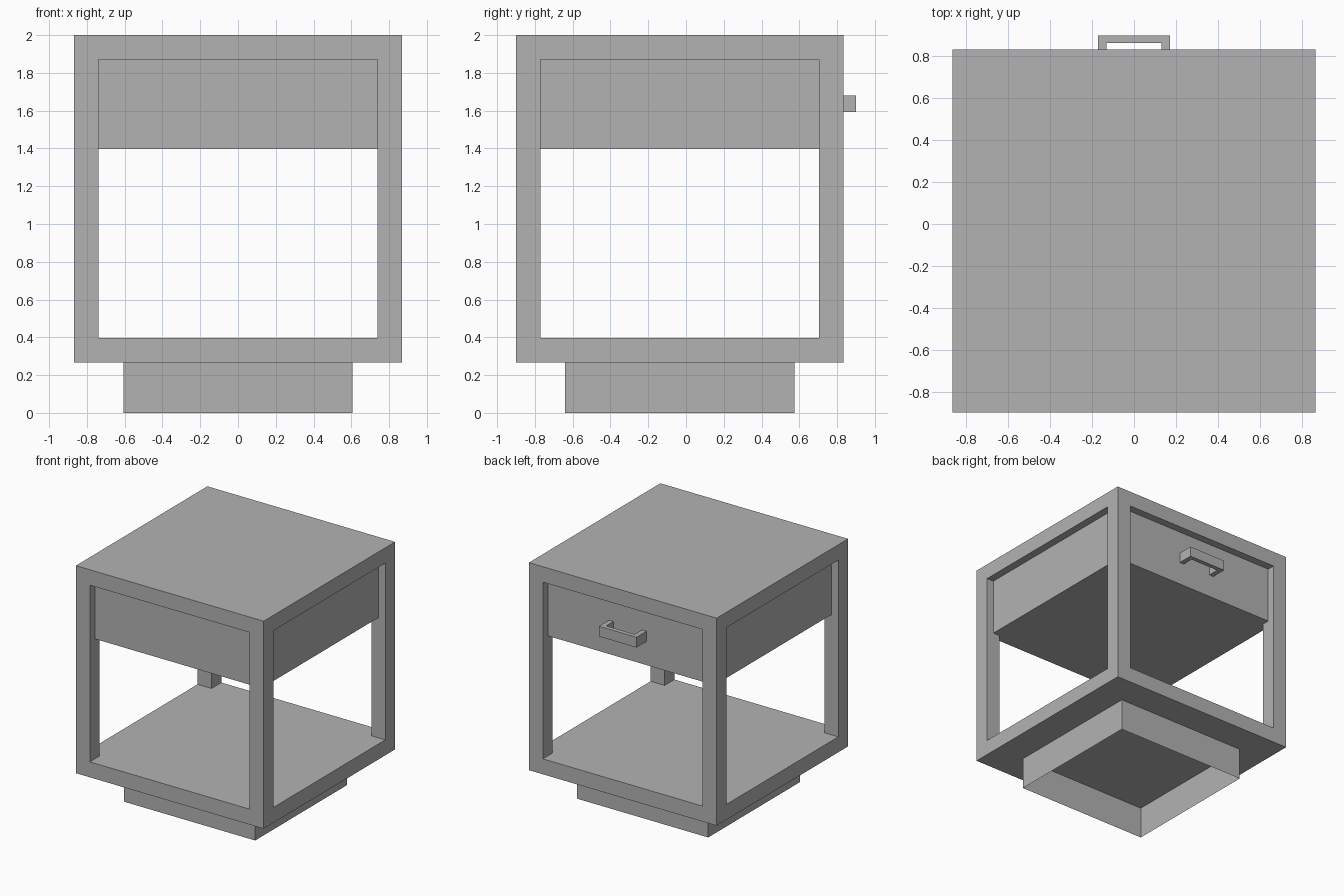
import bpy
import bmesh

if "Cube" in bpy.data.objects:
    bpy.data.objects.remove(bpy.data.objects["Cube"], do_unlink=True)

# Single grey finish
grey = bpy.data.materials.new("plain_grey")
grey.use_nodes = True
colour = (0.45, 0.45, 0.45, 1)
grey.diffuse_color = colour
grey.node_tree.nodes["Principled BSDF"].inputs["Base Color"].default_value = colour

# Main dimensions
HALF = 0.867            # half width of the cabinet
POST = 0.129            # post and slab thickness
RECESS = 0.065          # drawer set back from the frame
CY = -0.033             # cabinet centre along y
BASE, TOP = 0.267, 2.0  # cabinet bottom and top


def finish(name, bm):
    bmesh.ops.recalc_face_normals(bm, faces=bm.faces)
    mesh = bpy.data.meshes.new(name)
    bm.to_mesh(mesh)
    bm.free()
    mesh.materials.append(grey)
    obj = bpy.data.objects.new(name, mesh)
    bpy.context.collection.objects.link(obj)
    return obj


def extrude_profile(name, points, z0, z1, capped=True):
    """Extrude an xy outline from z0 to z1, optionally without end caps."""
    bm = bmesh.new()
    face = bm.faces.new([bm.verts.new((x, y, z0)) for x, y in points])
    result = bmesh.ops.extrude_face_region(bm, geom=[face], use_keep_orig=True)
    moved = [g for g in result["geom"] if isinstance(g, bmesh.types.BMVert)]
    bmesh.ops.translate(bm, verts=moved, vec=(0, 0, z1 - z0))
    if not capped:
        caps = [f for f in bm.faces if len({round(v.co.z, 4) for v in f.verts}) == 1]
        bmesh.ops.delete(bm, geom=caps, context='FACES_ONLY')
    return finish(name, bm)


def square(half, cx=0.0, cy=CY):
    return [(cx - half, cy - half), (cx + half, cy - half),
            (cx + half, cy + half), (cx - half, cy + half)]


# Top and lower shelf slabs
extrude_profile("tabletop", square(HALF), TOP - POST, TOP)
extrude_profile("lower_shelf", square(HALF), BASE, BASE + POST)

# Four corner posts
offset = HALF - POST / 2
for side, sx in (("left", 1), ("right", -1)):
    for end, sy in (("front", -1), ("back", 1)):
        extrude_profile(f"{end}_{side}_post",
                        square(POST / 2, sx * offset, CY + sy * offset),
                        BASE + POST, TOP - POST)

# Drawer box, recessed on every side
extrude_profile("drawer_box", square(HALF - RECESS), 1.398, TOP - POST)

# Hollow plinth, open underneath
extrude_profile("plinth", square(0.607), 0, BASE, capped=False)

# U-shaped pull on the drawer
face_y = CY + HALF - RECESS
outer, inner, bar, tip = 0.173, 0.132, 0.864, 0.9
extrude_profile("drawer_handle",
                [(-outer, face_y), (-outer, tip), (outer, tip), (outer, face_y),
                 (inner, face_y), (inner, bar), (-inner, bar), (-inner, face_y)],
                1.594, 1.68)
